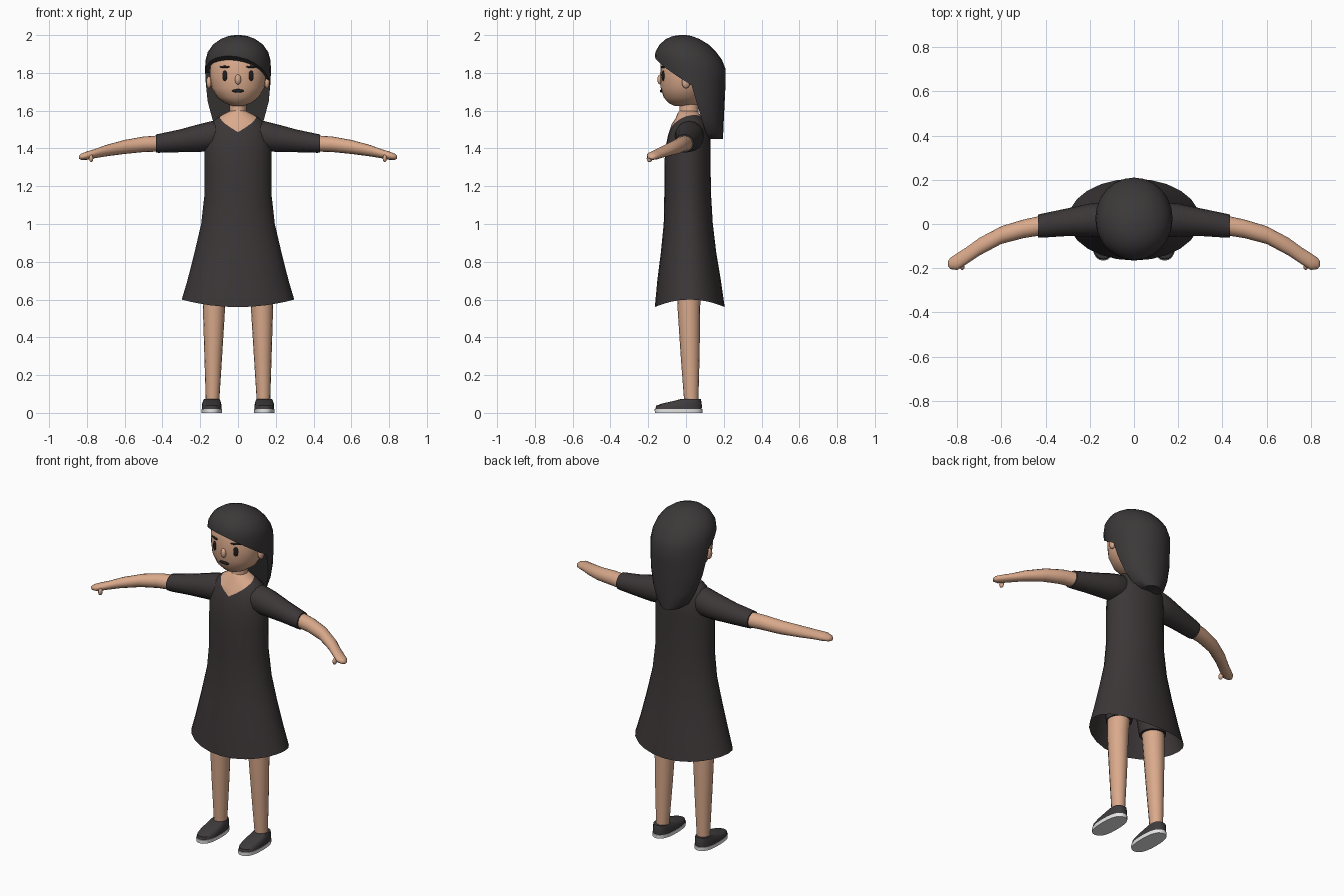
import bpy, bmesh, math
from mathutils import Vector

if "Cube" in bpy.data.objects:
    bpy.data.objects.remove(bpy.data.objects["Cube"])


def material(name, rgb):
    m = bpy.data.materials.new(name)
    m.diffuse_color = (*rgb, 1)
    m.use_nodes = True
    m.node_tree.nodes["Principled BSDF"].inputs["Base Color"].default_value = m.diffuse_color
    return m


SKIN = material("skin", (0.70, 0.40, 0.26))
DRESS = material("dress_charcoal", (0.045, 0.037, 0.038))
HAIR = material("hair_charcoal", (0.045, 0.040, 0.041))
SHOE = material("shoe_charcoal", (0.05, 0.045, 0.047))
SOLE = material("sole_white", (0.80, 0.80, 0.80))
BLACK = material("feature_black", (0.015, 0.013, 0.014))


def finish(name, bm, mats, angle=40):
    bmesh.ops.recalc_face_normals(bm, faces=bm.faces)
    me = bpy.data.meshes.new(name)
    bm.to_mesh(me)
    bm.free()
    ob = bpy.data.objects.new(name, me)
    bpy.context.collection.objects.link(ob)
    for m in mats:
        me.materials.append(m)
    smooth(ob, angle)
    return ob


def smooth(ob, angle=40):
    bpy.ops.object.select_all(action='DESELECT')
    ob.select_set(True)
    bpy.context.view_layer.objects.active = ob
    bpy.ops.object.shade_smooth_by_angle(angle=math.radians(angle))


def loft(sections, axis='Z', n=24, caps=(True, True), power=1.0):
    """Sections: (position along axis, centre u, centre v, radius u, radius v)."""
    bm = bmesh.new()
    rings = []
    for p, cu, cv, ru, rv in sections:
        ring = []
        for i in range(n):
            a = math.tau * i / n
            c, s = math.cos(a), math.sin(a)
            u = cu + ru * math.copysign(abs(c) ** power, c)
            v = cv + rv * math.copysign(abs(s) ** power, s)
            ring.append(bm.verts.new((u, v, p) if axis == 'Z' else (p, u, v)))
        rings.append(ring)
    for r0, r1 in zip(rings, rings[1:]):
        for i in range(n):
            j = (i + 1) % n
            bm.faces.new((r0[i], r0[j], r1[j], r1[i]))
    for use, ring in zip(caps, (rings[0], rings[-1])):
        if use:
            bm.faces.new(ring)
    return bm


def outline(rows, cx=0):
    """Rows of (z, half width, front y, back y) turned into loft sections."""
    return [(z, cx, (f + b) / 2, w, (b - f) / 2) for z, w, f, b in rows]


def ellipsoid(name, loc, size, mat, turn=0):
    bm = bmesh.new()
    bmesh.ops.create_uvsphere(bm, u_segments=16, v_segments=10, radius=1)
    bmesh.ops.scale(bm, vec=size, verts=bm.verts)
    ob = finish(name, bm, [mat], 60)
    ob.location = loc
    ob.rotation_euler.z = turn
    return ob


# Dress, with a V neckline cut into its top
bm = loft(outline([
    (0.60, .298, -.165, .205), (0.70, .268, -.152, .185), (0.85, .230, -.133, .160),
    (1.00, .195, -.118, .142), (1.15, .178, -.115, .133), (1.30, .178, -.115, .130),
    (1.40, .178, -.110, .130), (1.47, .170, -.095, .130), (1.53, .145, -.075, .115),
    (1.56, .115, -.055, .090), (1.585, .07, -.045, .070), (1.60, .040, -.035, .060)]),
    caps=(False, True))
for v in bm.verts:
    if v.co.z < 0.61:  # hem dips at front and back
        v.co.z = 0.60 - 0.04 * ((v.co.y - .02) / .185) ** 2
neck_point = Vector((0, -.08, 1.49))
neck_normals = [Vector((-.5 * s, -.4, 1)) for s in (-1, 1)]
for nrm in neck_normals:
    bmesh.ops.bisect_plane(bm, geom=bm.verts[:] + bm.edges[:] + bm.faces[:],
                           plane_co=neck_point, plane_no=nrm)
for f in bm.faces:
    c = f.calc_center_median() - neck_point
    f.material_index = int(all(c.dot(nrm) > 0 for nrm in neck_normals))
finish("dress", bm, [DRESS, SKIN])

# Neck and head
finish("neck", loft(outline([(1.55, .05, -.04, .07), (1.60, .044, -.035, .065),
                             (1.68, .044, -.035, .065)]), n=16), [SKIN])
finish("head", loft(outline([
    (1.625, .03, -.060, .05), (1.64, .070, -.092, .08), (1.67, .110, -.118, .10),
    (1.72, .140, -.134, .12), (1.78, .150, -.137, .13), (1.85, .150, -.135, .13),
    (1.92, .115, -.110, .11), (1.96, .050, -.050, .06)])), [SKIN], 60)

# Long hair: a solid shape with the face side cut away along a slanted fringe
hair = finish("hair", loft(outline([
    (1.45, .055, .07, .195), (1.48, .10, .02, .197), (1.55, .137, -.04, .200),
    (1.65, .163, -.09, .205), (1.75, .172, -.14, .210), (1.82, .175, -.16, .210),
    (1.87, .171, -.166, .19), (1.91, .160, -.162, .16), (1.95, .132, -.14, .12),
    (1.98, .090, -.105, .07), (1.995, .05, -.07, .03), (2.0, .015, -.035, .0)])), [HAIR])
profile = [(-.4, 2.026), (.03, 1.768), (.115, 1.47), (.14, 1.36), (-.4, 1.36)]
bm = bmesh.new()
sides = [[bm.verts.new((x, y, z - .2 * x)) for y, z in profile] for x in (-.4, .4)]
for s in sides:
    bm.faces.new(s)
for i in range(5):
    j = (i + 1) % 5
    bm.faces.new((sides[0][i], sides[0][j], sides[1][j], sides[1][i]))
cutter = finish("hair_cutter", bm, [HAIR])
cutter.hide_render = True
mod = hair.modifiers.new("face_opening", 'BOOLEAN')
mod.operation, mod.solver, mod.object = 'DIFFERENCE', 'EXACT', cutter
bpy.context.view_layer.objects.active = hair
bpy.ops.object.modifier_apply(modifier=mod.name)
bpy.data.objects.remove(cutter)
smooth(hair)

# Nose and mouth
ellipsoid("nose", (0, -.136, 1.765), (.016, .016, .027), SKIN)
ellipsoid("mouth", (0, -.131, 1.705), (.032, .007, .009), BLACK)

for s, side in ((-1, "left"), (1, "right")):
    # Face features
    ellipsoid(side + "_eye", (.07 * s, -.121, 1.785), (.014, .006, .028), BLACK, .4 * s)
    ellipsoid(side + "_brow", (.07 * s, -.121, 1.832), (.030, .006, .006), BLACK, .4 * s)
    ellipsoid(side + "_ear", (.153 * s, .0, 1.75), (.015, .022, .032), SKIN)

    # Sleeve, arm and thumb
    finish(side + "_sleeve", loft([(x * s, y, z, ry, rz) for x, y, z, ry, rz in (
        (.08, .015, 1.475, .065, .07), (.14, .018, 1.466, .078, .079),
        (.20, .018, 1.456, .074, .074), (.31, .007, 1.440, .062, .060),
        (.42, -.008, 1.427, .054, .050), (.435, -.01, 1.426, .052, .048))],
        'X', 16), [DRESS])
    finish(side + "_arm", loft([(x * s, y, z, ry, rz) for x, y, z, ry, rz in (
        (.40, -.003, 1.427, .045, .043), (.50, -.022, 1.422, .042, .041),
        (.60, -.050, 1.408, .040, .037), (.70, -.103, 1.388, .040, .030),
        (.76, -.145, 1.372, .038, .024), (.80, -.170, 1.362, .038, .022),
        (.83, -.178, 1.356, .026, .016), (.842, -.18, 1.353, .01, .008))],
        'X', 16), [SKIN], 60)
    ellipsoid(side + "_thumb", (.777 * s, -.193, 1.347), (.011, .015, .020), SKIN)

    # Leg and short under the dress
    finish(side + "_leg", loft([
        (.05, .135 * s, .028, .035, .037), (.30, .131 * s, .022, .047, .050),
        (.56, .127 * s, .015, .059, .060), (.72, .118 * s, .015, .064, .066)],
        n=16), [SKIN])
    finish(side + "_short", loft([
        (.64, .118 * s, .015, .072, .074), (.78, .105 * s, .015, .082, .085),
        (.92, .090 * s, .015, .085, .090)], n=16), [DRESS])

    # Shoe and sole
    finish(side + "_shoe", loft(outline([
        (.02, .053, -.162, .083), (.038, .052, -.158, .084), (.05, .050, -.125, .083),
        (.062, .046, -.07, .081), (.074, .041, -.025, .078)], .139 * s),
        power=.8), [SHOE])
    finish(side + "_sole", loft(outline([
        (0, .054, -.165, .086), (.021, .055, -.166, .087)], .139 * s),
        power=.8), [SOLE])
